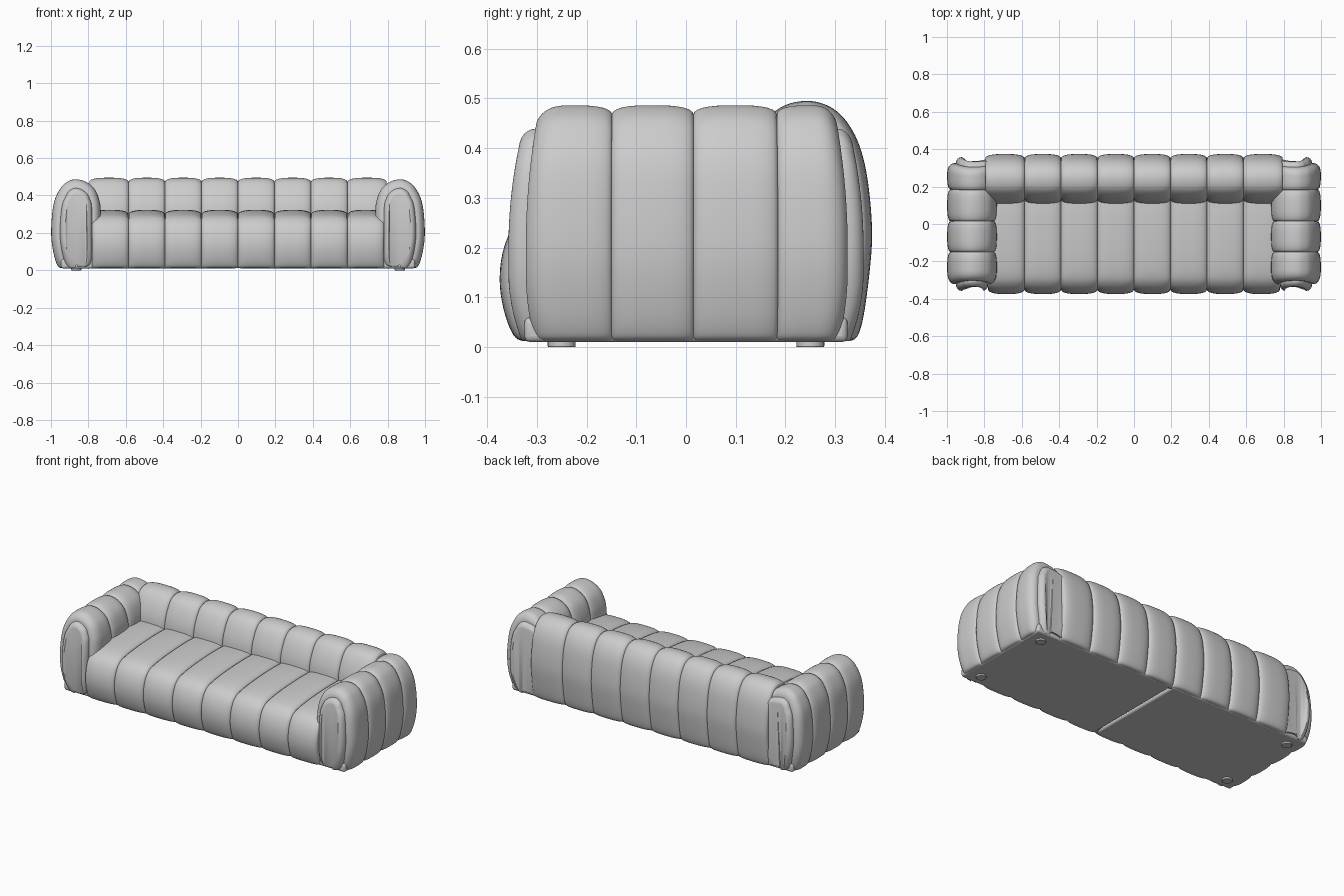
import bpy, bmesh, math
from mathutils import Vector

if "Cube" in bpy.data.objects:
    bpy.data.objects.remove(bpy.data.objects["Cube"])


def smooth_loop(pts, n=6):
    """Closed Catmull-Rom curve through 2D profile points."""
    out, k = [], len(pts)
    for i in range(k):
        p0, p1, p2, p3 = (Vector(pts[(i + j) % k]) for j in (-1, 0, 1, 2))
        for s in range(n):
            t = s / n
            out.append(0.5 * (2 * p1 + (p2 - p0) * t + (2 * p0 - 5 * p1 + 4 * p2 - p3) * t * t
                              + (3 * p1 - p0 - 3 * p2 + p3) * t ** 3))
    return out


def puff(a, b, depth, u0=-1.0, u1=1.0, n=14):
    """Stations (position, inset) of one padded channel from a to b."""
    t0, t1 = math.asin(u0), math.asin(u1)
    res = []
    for i in range(n + 1):
        u = math.sin(t0 + (t1 - t0) * i / n)
        s = (u - u0) / (u1 - u0)
        inset = depth * (1 - math.sqrt(max(0.0, 1 - abs(u) ** 3)))
        res.append((a + (b - a) * s, inset))
    return res


def channels(seams, depth):
    st = []
    for a, b in zip(seams, seams[1:]):
        st += puff(a, b, depth)[1 if st else 0:]
    return st


def inset_point(p, amount, core, keep_inner):
    """Pull a profile point towards the core of the cushion."""
    a0, a1, ztop = core
    c = Vector((min(max(p.x, a0), a1), min(p.y, ztop)))
    d = p - c
    if d.length < 1e-6:
        return p.copy()
    move = d.normalized() * amount * min(1.0, d.length / 0.08)
    if keep_inner and p.x < a0:
        move.x = 0
    return p - move


def finish(ob):
    bpy.ops.object.select_all(action='DESELECT')
    ob.select_set(True)
    bpy.context.view_layer.objects.active = ob
    bpy.ops.object.shade_smooth_by_angle(angle=math.radians(40))


def loft(name, profile, stations, core, place, rear_from=9.0):
    """Sweep a profile through the stations and cap both ends."""
    bm = bmesh.new()
    loop = smooth_loop(profile)
    rings = []
    for pos, inset in stations:
        pts = [inset_point(p, inset, core, pos > rear_from) for p in loop]
        rings.append([bm.verts.new(place(pos, p)) for p in pts])
    n = len(loop)
    for r, s in zip(rings, rings[1:]):
        for i in range(n):
            bm.faces.new((r[i], r[(i + 1) % n], s[(i + 1) % n], s[i]))
    caps = [bm.faces.new(rings[0]), bm.faces.new(rings[-1])]
    bmesh.ops.triangulate(bm, faces=caps)
    bmesh.ops.recalc_face_normals(bm, faces=bm.faces)
    me = bpy.data.meshes.new(name)
    bm.to_mesh(me)
    bm.free()
    ob = bpy.data.objects.new(name, me)
    bpy.context.collection.objects.link(ob)
    finish(ob)
    return ob


def along_x(pos, p):
    return (pos, p.x, p.y)


def along_y(pos, p):
    """Arm ends lean inwards towards the top and the floor."""
    lean = 1.4 * max(0.15 - p.y, 0) ** 2 + 0.5 * max(p.y - 0.2, 0) ** 2
    return (p.x, pos - math.copysign(lean, pos) * (pos / 0.355) ** 4, p.y)


# Seat: eight channels running front to back
seat_profile = [(-0.325, 0.012), (-0.355, 0.04), (-0.374, 0.12), (-0.366, 0.2), (-0.33, 0.265),
                (-0.26, 0.3), (-0.1, 0.318), (0.1, 0.322), (0.2, 0.3), (0.22, 0.15),
                (0.2, 0.05), (-0.25, 0.03)]
seat_seams = [-0.78] + [0.195 * i for i in range(-3, 4)] + [0.78]
loft("seat", seat_profile, channels(seat_seams, 0.024), (-0.28, 0.2, 0.22), along_x)

# Backrest: matching channels
back_profile = [(0.325, 0.012), (0.352, 0.04), (0.371, 0.17), (0.373, 0.26), (0.36, 0.365),
                (0.335, 0.435), (0.295, 0.48), (0.24, 0.495), (0.18, 0.475), (0.135, 0.41),
                (0.11, 0.32), (0.115, 0.2), (0.17, 0.05), (0.28, 0.03)]
back_seams = [-0.795] + seat_seams[1:-1] + [0.795]
loft("backrest", back_profile, channels(back_seams, 0.022), (0.24, 0.24, 0.37), along_x)

# Armrests: channels along y, rounded ends with a padded panel on each
arm_profile = [(0.94, 0.012), (0.972, 0.04), (0.996, 0.15), (0.997, 0.26), (0.982, 0.37),
               (0.945, 0.445), (0.905, 0.477), (0.865, 0.486), (0.815, 0.474), (0.767, 0.435),
               (0.74, 0.37), (0.733, 0.3), (0.733, 0.18), (0.735, 0.05), (0.765, 0.02),
               (0.85, 0.03)]


def arm_end(start, seam, tip):
    """Half channel rounding down to the panel seam, then the panel itself."""
    st = puff(start, seam, 0.045, 0.0, 0.98)[1:]
    st.append((seam, 0.053))
    for i in range(9):
        t = i / 8 * math.pi / 2
        st.append((seam + (tip - seam) * math.sin(t), 0.047 + 0.028 * (1 - math.cos(t))))
    return st


front = arm_end(-0.235, -0.322, -0.357)[::-1]
rear = arm_end(0.26, 0.325, 0.357)
middle = (puff(-0.235, -0.15, 0.018, 0.0, 1.0) + channels([-0.15, 0.015, 0.185], 0.018)[1:]
          + puff(0.185, 0.26, 0.018, -1.0, 0.0)[1:])
arms = loft("armrests", arm_profile, front + middle + rear, (0.865, 0.865, 0.36), along_y, 0.22)
mirror = arms.modifiers.new("mirror", 'MIRROR')
mirror.use_axis[0] = True

# Underside: two base panels with a narrow gap at the middle
for side, label in ((-1, "left"), (1, "right")):
    bpy.ops.mesh.primitive_cube_add(size=1, location=(side * 0.476, 0, 0.035))
    base = bpy.context.object
    base.name = label + "_base"
    base.scale = (0.94, 0.65, 0.05)
    bpy.ops.object.transform_apply(location=False, rotation=False, scale=True)
    bev = base.modifiers.new("bevel", 'BEVEL')
    bev.width, bev.segments = 0.012, 3
    finish(base)
    # Feet
    for y, end in ((-0.25, "front"), (0.25, "back")):
        bpy.ops.mesh.primitive_cylinder_add(vertices=32, radius=0.028, depth=0.02,
                                            location=(side * 0.865, y, 0.01))
        foot = bpy.context.object
        foot.name = label + "_" + end + "_foot"
        bev = foot.modifiers.new("bevel", 'BEVEL')
        bev.width, bev.segments = 0.002, 2
        finish(foot)
